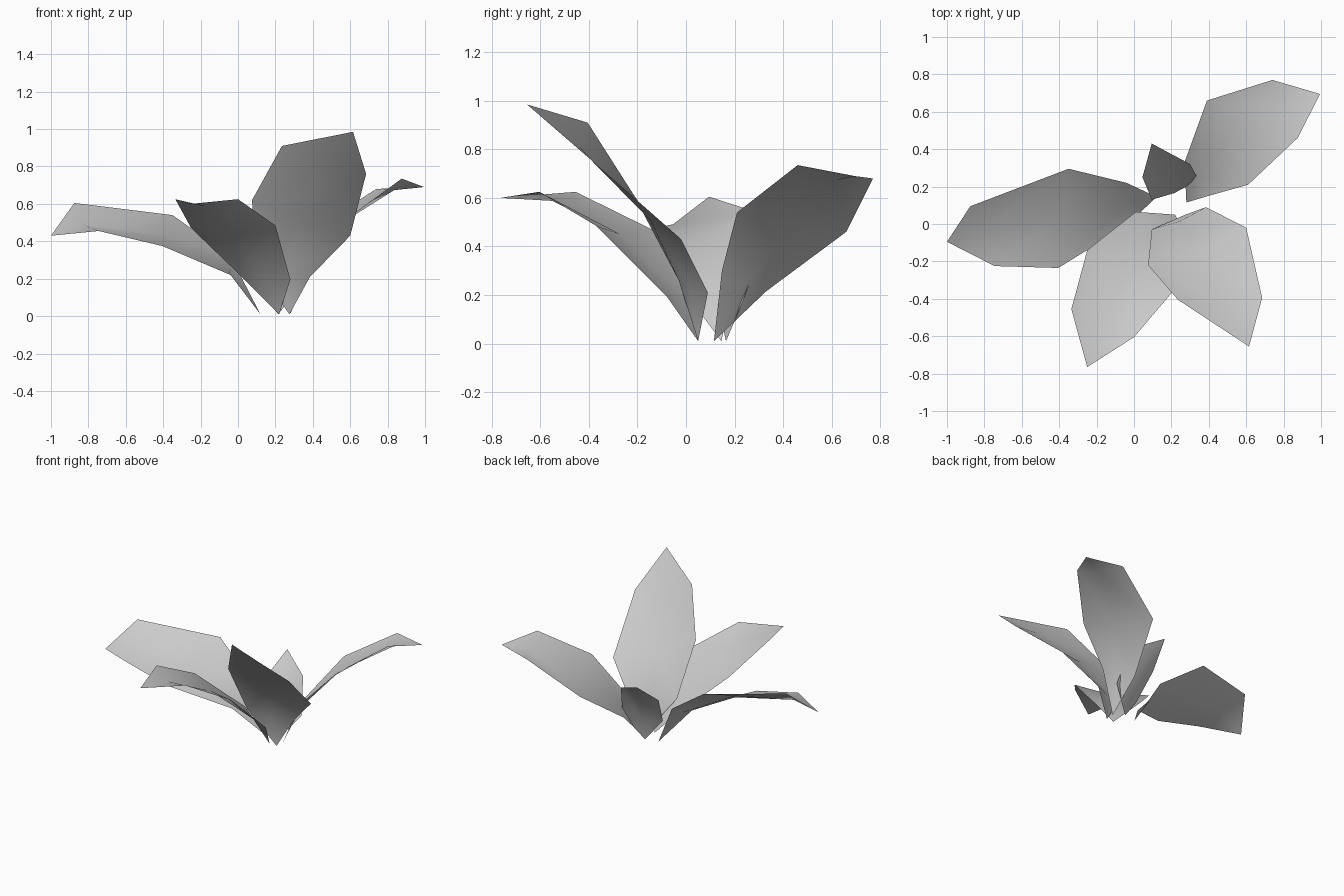
import bpy
import bmesh
from mathutils import Vector

# Remove the default object
cube = bpy.data.objects.get("Cube")
if cube:
    bpy.data.objects.remove(cube, do_unlink=True)

# Single matte grey for every leaf
grey = bpy.data.materials.new("leaf_grey")
grey.use_nodes = True
colour = (0.6, 0.6, 0.6, 1.0)
grey.diffuse_color = colour
shader = grey.node_tree.nodes["Principled BSDF"]
shader.inputs["Base Color"].default_value = colour
shader.inputs["Roughness"].default_value = 0.9


def make_leaf(name, base, left_rim, right_rim, tip):
    """Sheet between two rims, creased downward along a middle rib."""
    base, tip = Vector(base), Vector(tip)
    axis = tip - base
    bm = bmesh.new()
    base_vert, tip_vert = bm.verts.new(base), bm.verts.new(tip)

    # Cross rows: left rim, sunken rib, right rim
    rows = []
    for left, right in zip(left_rim, right_rim):
        left, right = Vector(left), Vector(right)
        span = right - left
        upward = span.cross(axis).normalized()
        if upward.z < 0:
            upward.negate()
        depth = 0.02 + 0.012 * len(rows)
        rib = (left + right) / 2 - upward * depth
        rows.append([bm.verts.new(p) for p in (left, rib, right)])

    # Skin both halves, closing to a point at each end
    for side in (0, 1):
        bm.faces.new((base_vert, rows[0][side + 1], rows[0][side]))
        for low, high in zip(rows, rows[1:]):
            bm.faces.new((low[side], low[side + 1], high[side + 1], high[side]))
        bm.faces.new((rows[-1][side], rows[-1][side + 1], tip_vert))

    # Upper side faces up
    bm.normal_update()
    bmesh.ops.recalc_face_normals(bm, faces=bm.faces)
    if sum(f.normal.z * f.calc_area() for f in bm.faces) < 0:
        bmesh.ops.reverse_faces(bm, faces=bm.faces)
    for face in bm.faces:
        face.smooth = True

    mesh = bpy.data.meshes.new(name)
    bm.to_mesh(mesh)
    bm.free()
    mesh.materials.append(grey)
    leaf = bpy.data.objects.new(name, mesh)
    bpy.context.collection.objects.link(leaf)
    return leaf


# Tall leaf leaning to the front
make_leaf(
    "tall_front_leaf",
    base=(.275, .05, .01),
    left_rim=[(.095, -.03, .26), (.075, -.22, .62), (.235, -.405, .91)],
    right_rim=[(.385, .09, .21), (.6, -.02, .43), (.685, -.395, .76)],
    tip=(.615, -.655, .985))

# Lower leaf drooping to the front
make_leaf(
    "low_front_leaf",
    base=(.22, .05, .01),
    left_rim=[(.01, .065, .22), (-.25, -.14, .47), (-.335, -.455, .625)],
    right_rim=[(.28, -.08, .195), (.2, -.37, .485), (0, -.605, .625)],
    tip=(-.25, -.765, .6))

# Long leaf spreading sideways
make_leaf(
    "long_side_leaf",
    base=(.12, .145, .01),
    left_rim=[(-.04, .22, .32), (-.35, .295, .54), (-.875, .095, .605)],
    right_rim=[(-.04, -.01, .22), (-.405, -.235, .375), (-.745, -.225, .455)],
    tip=(-1, -.095, .43))

# Broad leaf spreading to the back
make_leaf(
    "broad_back_leaf",
    base=(.28, .115, .01),
    left_rim=[(.27, .33, .215), (.39, .66, .46), (.74, .77, .68)],
    right_rim=[(.39, .148, .3), (.61, .21, .54), (.875, .46, .735)],
    tip=(.995, .695, .69))

# Small young leaf at the back
make_leaf(
    "small_back_leaf",
    base=(.215, .165, .01),
    left_rim=[(.095, .13, .16), (.045, .25, .37)],
    right_rim=[(.345, .235, .175), (.3, .32, .42)],
    tip=(.095, .43, .52))
